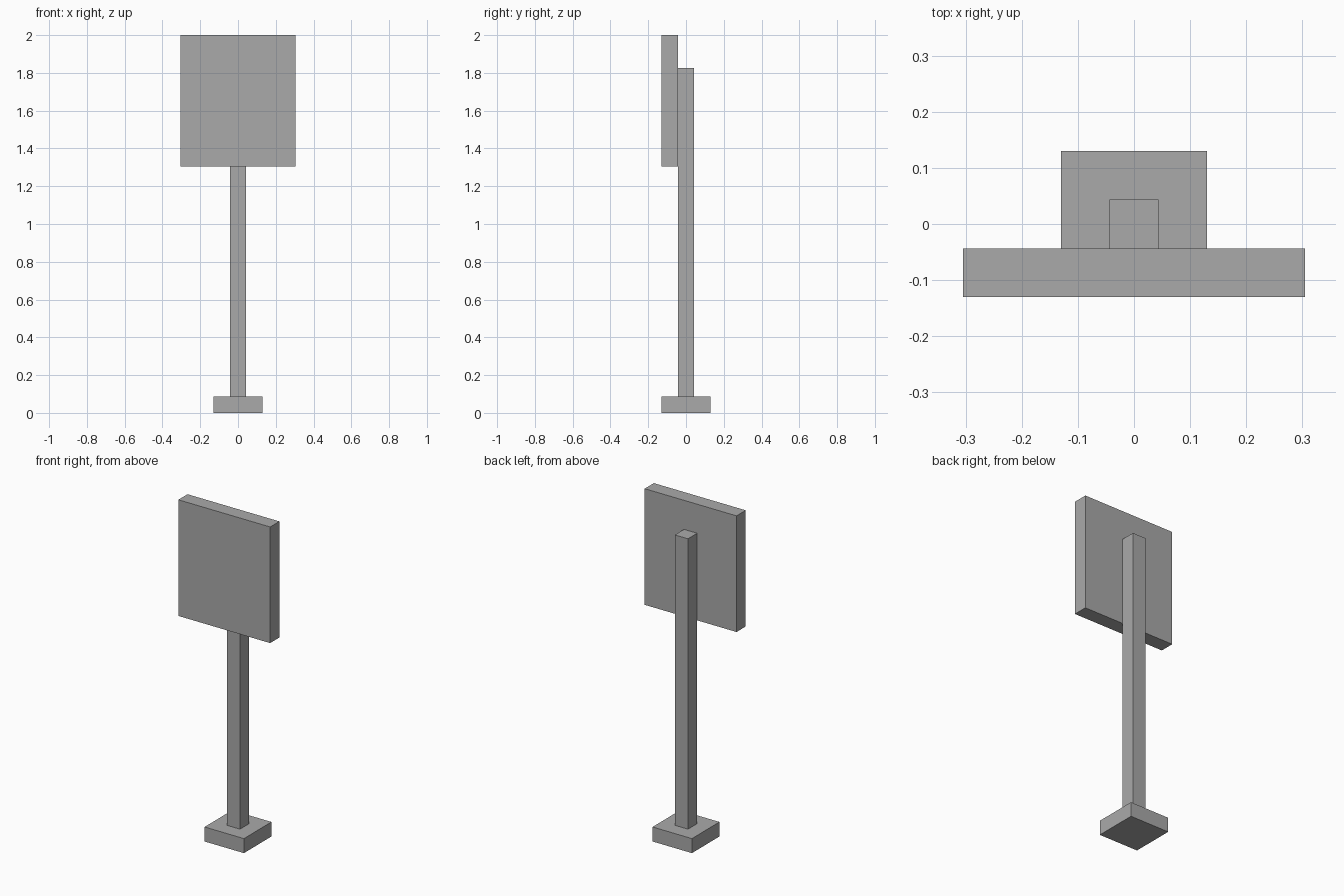
import bpy

# Remove the default cube
default = bpy.data.objects.get("Cube")
if default:
    bpy.data.objects.remove(default, do_unlink=True)

UNIT = 2 / 23  # thickness of the post, panel and base

# Single plain grey
grey = bpy.data.materials.new("plain_grey")
grey.use_nodes = True
colour = (0.4, 0.4, 0.4, 1)
grey.diffuse_color = colour
grey.node_tree.nodes["Principled BSDF"].inputs["Base Color"].default_value = colour


def box(name, size, y, bottom):
    """Box sized in units, centred on x, standing at the given bottom height."""
    bpy.ops.mesh.primitive_cube_add(size=1)
    obj = bpy.context.object
    obj.name = obj.data.name = name
    for v in obj.data.vertices:
        v.co.x *= size[0] * UNIT
        v.co.y *= size[1] * UNIT
        v.co.z *= size[2] * UNIT
    obj.location = (0, y * UNIT, (bottom + size[2] / 2) * UNIT)
    obj.data.materials.append(grey)
    return obj


# Square foot, tall post, and sign board fixed to the front of the post
box("base", (3, 3, 1), 0, 0)
box("post", (1, 1, 20), 0, 1)
box("sign_board", (7, 1, 8), -1, 15)
